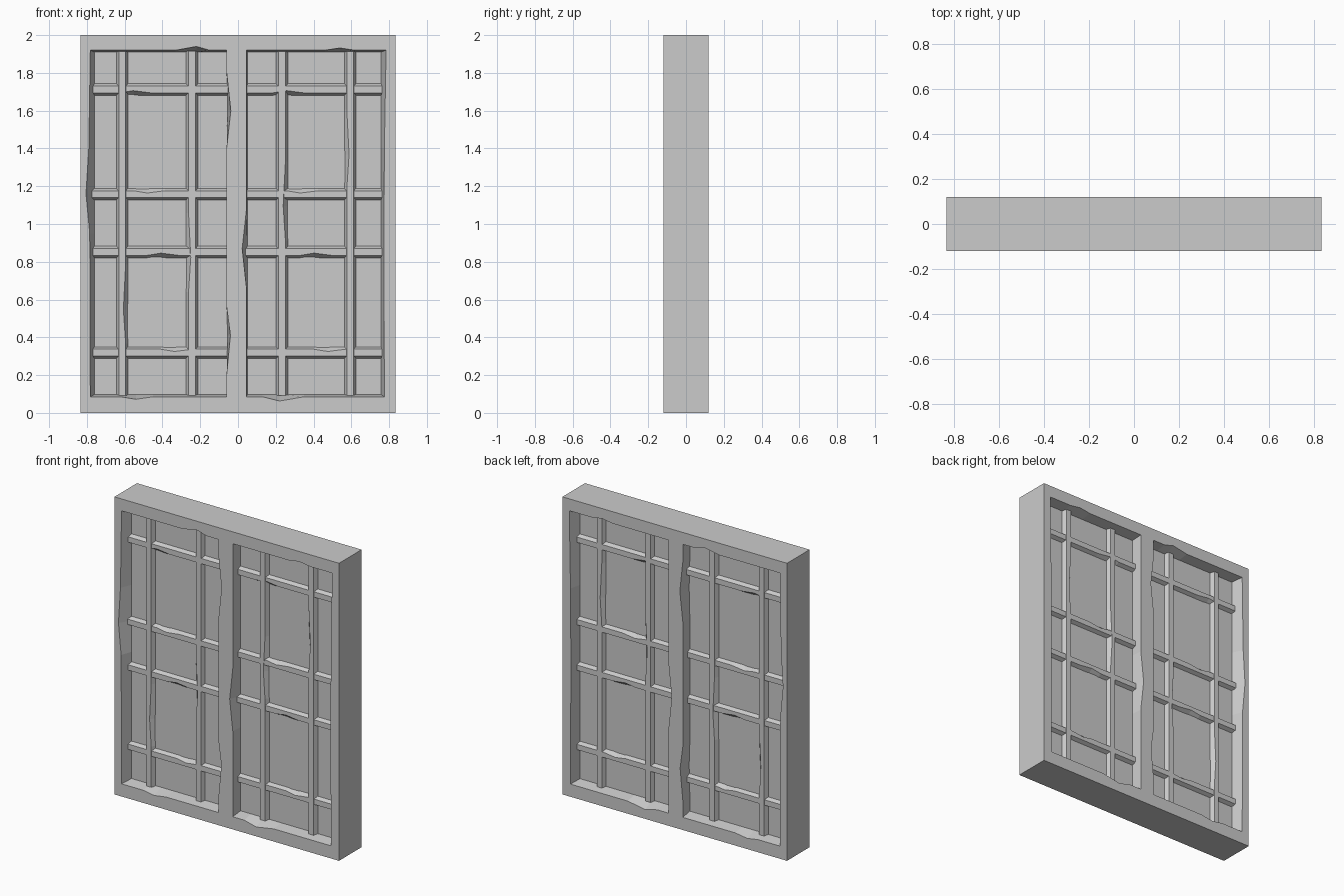
import bpy, bmesh
from mathutils import Vector

cube = bpy.data.objects.get("Cube")
if cube:
    bpy.data.objects.remove(cube, do_unlink=True)

W, D, H = 0.835, 0.12, 2.0      # half width, half depth, height
PANEL = 0.045                   # half thickness of the panel between the bars

grey = bpy.data.materials.new("plain_grey")
grey.use_nodes = True
grey.diffuse_color = (0.6, 0.6, 0.6, 1)
bsdf = next(n for n in grey.node_tree.nodes if n.type == "BSDF_PRINCIPLED")
bsdf.inputs["Base Color"].default_value = grey.diffuse_color


def loft(name, rings):
    """Closed solid through a row of equal-sized rings of points."""
    bm = bmesh.new()
    loops = [[bm.verts.new(p) for p in ring] for ring in rings]
    n = len(loops[0])
    for a, b in zip(loops, loops[1:]):
        for i in range(n):
            j = (i + 1) % n
            bm.faces.new((a[i], a[j], b[j], b[i]))
    bm.faces.new(loops[0])
    bm.faces.new(loops[-1])
    bmesh.ops.recalc_face_normals(bm, faces=bm.faces)
    mesh = bpy.data.meshes.new(name)
    bm.to_mesh(mesh)
    bm.free()
    mesh.materials.append(grey)
    ob = bpy.data.objects.new(name, mesh)
    bpy.context.collection.objects.link(ob)
    return ob


# Frame block with centre post and panels, before the pockets are cut
frame = loft("frame", [[(-W, y, 0), (W, y, 0), (W, y, H), (-W, y, H)] for y in (-D, D)])

# Pocket lips with worn chips, and the straight rectangle each tapers down to
left_lip = [(-.782, .085), (-.62, .085), (-.54, .072), (-.45, .085),
            (-.06, .085), (-.06, .2), (-.04, .41), (-.06, .56),
            (-.06, 1.4), (-.038, 1.6), (-.06, 1.8), (-.06, 1.92),
            (-.15, 1.92), (-.22, 1.94), (-.33, 1.92), (-.782, 1.92),
            (-.79, 1.4), (-.805, 1.16), (-.785, .95)]
right_lip = [(.045, .085), (.13, .085), (.22, .063), (.35, .085),
             (.775, .085), (.772, .9), (.775, 1.4), (.784, 1.92),
             (.62, 1.92), (.54, 1.932), (.46, 1.92), (.045, 1.92),
             (.045, 1.08), (.022, .87), (.045, .66)]
pockets = [("left", left_lip, -.76, -.055), ("right", right_lip, .05, .757)]
Z0, Z1 = .098, 1.91

for side in (-1, 1):
    for label, lip, x0, x1 in pockets:
        floor = [(min(max(x, x0), x1), min(max(z, Z0), Z1)) for x, z in lip]
        rings = [(lip, D + .05), (lip, D), (floor, PANEL)]
        cutter = loft("pocket_cutter_" + label,
                      [[(x, side * y, z) for x, z in ring] for ring, y in rings])
        cutter.hide_render = True
        mod = frame.modifiers.new("pocket", "BOOLEAN")
        mod.operation, mod.solver, mod.object = "DIFFERENCE", "EXACT", cutter
        bpy.context.view_layer.objects.active = frame
        bpy.ops.object.modifier_apply(modifier=mod.name)
        bpy.data.objects.remove(cutter, do_unlink=True)


def bar(name, start, end, across, front, side, chip):
    """Glazing bar of trapezoid section with one worn spot at fraction chip."""
    start, end, across = Vector(start), Vector(end), Vector(across)
    rings = []
    for t, worn in ((0, 0), (chip - .1, 0), (chip, .012), (chip + .13, 0), (1, 0)):
        section = [(-.036, PANEL - .01), (-.018 + worn, front),
                   (.018, front), (.036, PANEL - .01)]
        rings.append([start.lerp(end, t) + across * o + Vector((0, side * y, 0))
                      for o, y in section])
    return loft(name, rings)


# Glazing bars on both faces
for side, face in ((-1, "front"), (1, "back")):
    for i, x in enumerate((-.613, -.244, .233, .594)):
        bar(f"{face}_upright_bar_{i + 1}", (x, 0, Z0 - .005), (x, 0, Z1 + .005),
            (1 if i % 2 else -1, 0, 0), .072, side, .25 + .15 * i)
    for i, z in enumerate((.319, .852, 1.158, 1.712)):
        for label, lip, x0, x1 in pockets:
            bar(f"{face}_{label}_cross_bar_{i + 1}", (x0 - .012, 0, z), (x1 + .01, 0, z),
                (0, 0, 1 if i % 2 else -1), .07, side, .6 - .1 * i)
